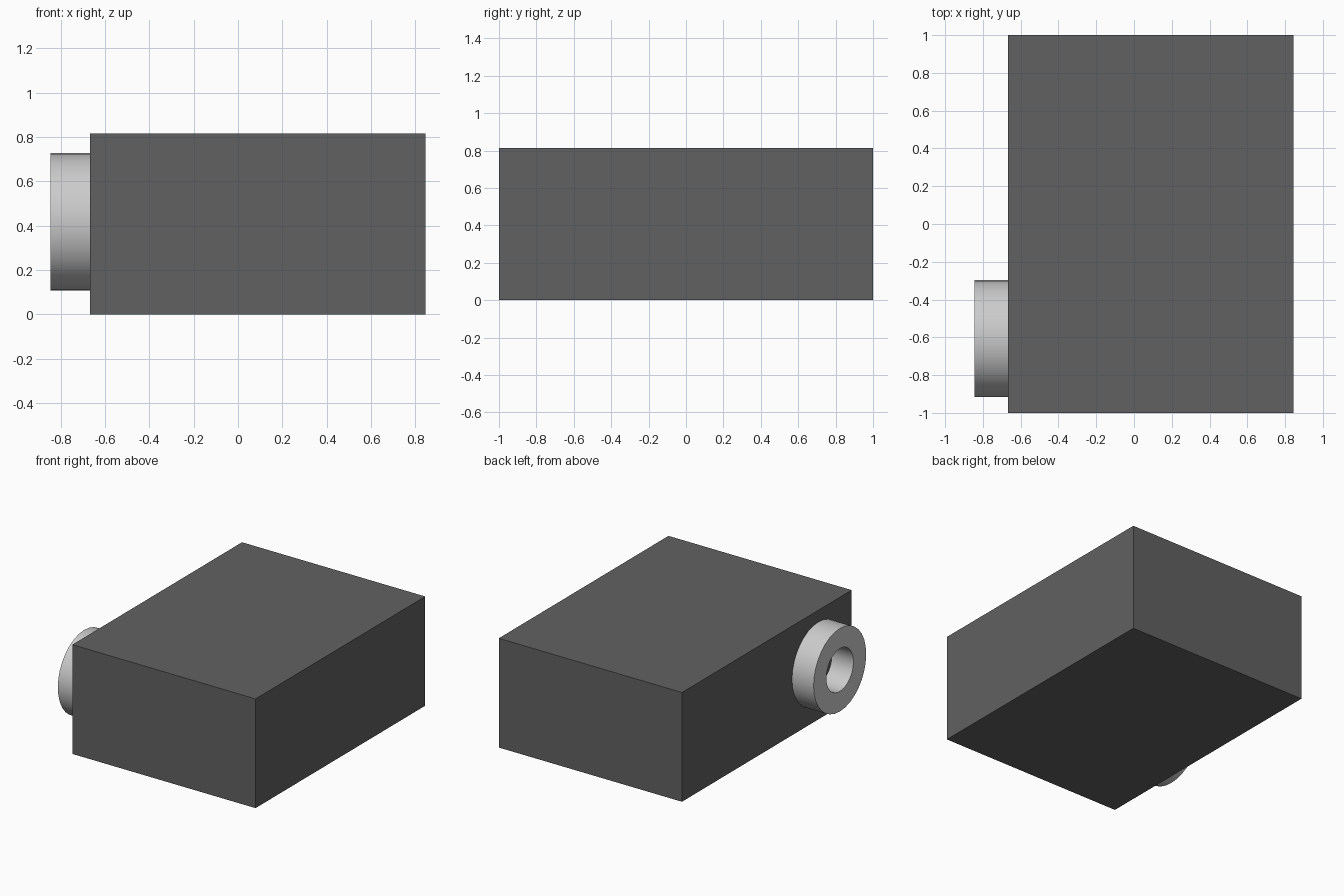
import bpy, bmesh
from math import cos, sin, tau

if "Cube" in bpy.data.objects:
    bpy.data.objects.remove(bpy.data.objects["Cube"])


def add_object(name, bm):
    bmesh.ops.recalc_face_normals(bm, faces=bm.faces)
    mesh = bpy.data.meshes.new(name)
    bm.to_mesh(mesh)
    bm.free()
    obj = bpy.data.objects.new(name, mesh)
    bpy.context.collection.objects.link(obj)
    return obj


# Dark rectangular housing
X0, X1, HEIGHT = -0.667, 0.845, 0.815
bm = bmesh.new()
bmesh.ops.create_cube(bm, size=1)
bmesh.ops.scale(bm, vec=(X1 - X0, 2, HEIGHT), verts=bm.verts)
bmesh.ops.translate(bm, vec=((X0 + X1) / 2, 0, HEIGHT / 2), verts=bm.verts)
housing = add_object("housing", bm)
dark = bpy.data.materials.new("dark_grey")
dark.diffuse_color = (0.12, 0.12, 0.12, 1)
dark.use_nodes = True
dark.node_tree.nodes["Principled BSDF"].inputs["Base Color"].default_value = dark.diffuse_color
housing.data.materials.append(dark)

# Hollow round collar on the left face: a rectangular profile swept around x
SEGMENTS, CY, CZ = 32, -0.607, 0.417
profile = [(X0, 0.31), (-0.845, 0.31), (-0.845, 0.16), (X0, 0.16)]
bm = bmesh.new()
rings = [[bm.verts.new((x, CY + r * cos(tau * i / SEGMENTS),
                        CZ + r * sin(tau * i / SEGMENTS)))
          for i in range(SEGMENTS)] for x, r in profile]
for a, b in zip(rings, rings[1:] + rings[:1]):
    for i in range(SEGMENTS):
        j = (i + 1) % SEGMENTS
        bm.faces.new((a[i], a[j], b[j], b[i]))
collar = add_object("round_collar", bm)
bpy.context.view_layer.objects.active = collar
collar.select_set(True)
bpy.ops.object.shade_smooth_by_angle()
